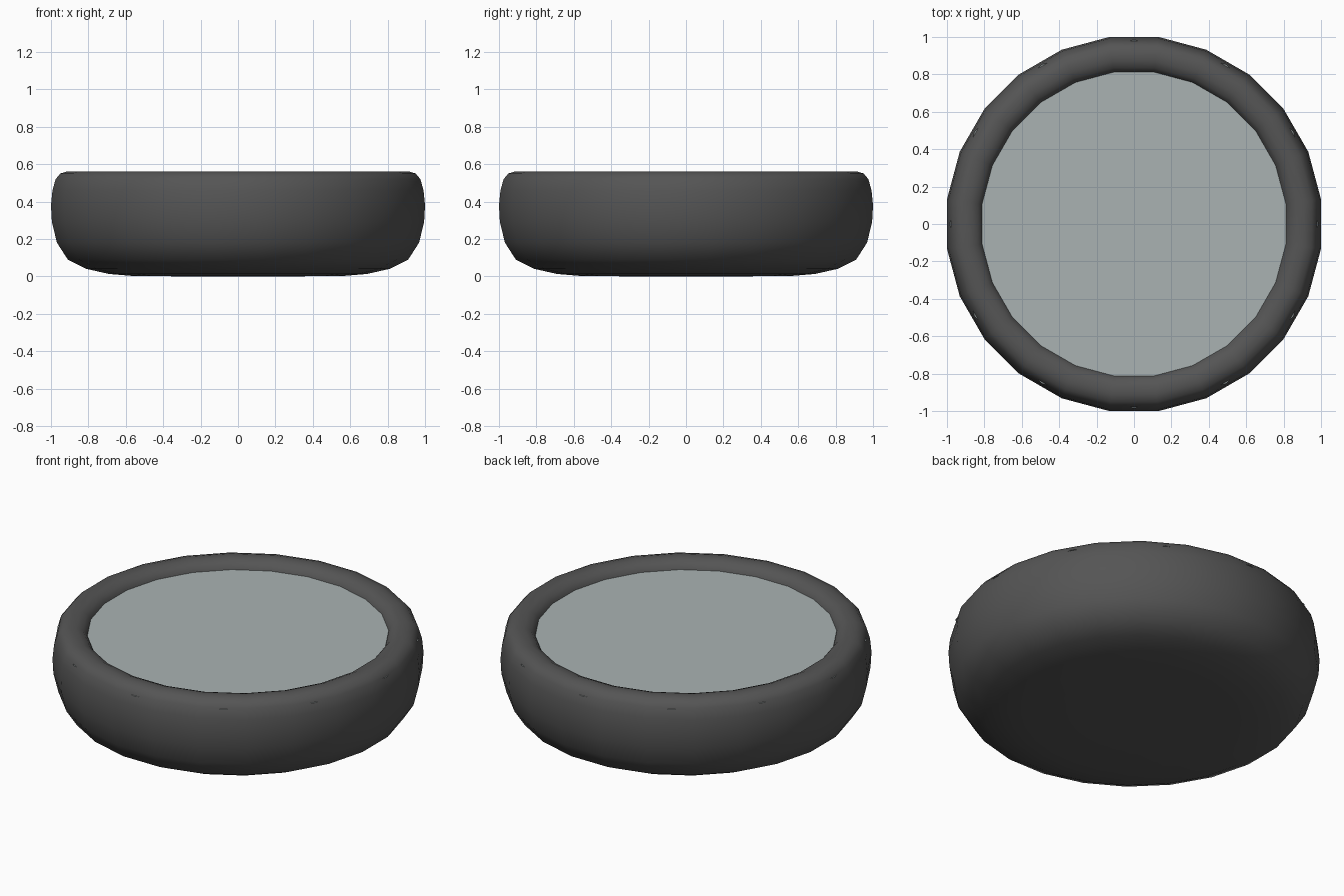
import bpy, bmesh, math

if "Cube" in bpy.data.objects:
    bpy.data.objects.remove(bpy.data.objects["Cube"])

def material(name, c):
    m = bpy.data.materials.new(name)
    m.diffuse_color = (*c, 1)
    m.use_nodes = True
    m.node_tree.nodes["Principled BSDF"].inputs["Base Color"].default_value = m.diffuse_color
    return m

def ring(bm, r, z, n, off=0.0):
    return [bm.verts.new((r * math.cos(2 * math.pi * i / n + off),
                          r * math.sin(2 * math.pi * i / n + off), z)) for i in range(n)]

def finish(bm, name, mat):
    bmesh.ops.recalc_face_normals(bm, faces=bm.faces[:])
    me = bpy.data.meshes.new(name)
    bm.to_mesh(me)
    bm.free()
    ob = bpy.data.objects.new(name, me)
    bpy.context.collection.objects.link(ob)
    me.materials.append(mat)
    return ob

# Rounded bowl: outside profile from the base up, over the rim, down the inside
N = 24
OFF = math.pi / N
K = 1 / math.cos(OFF)
profile = [(0.3, 0), (0.57, 0.003), (0.69, 0.013), (0.81, 0.04), (0.91, 0.09), (0.968, 0.18),
           (0.995, 0.29), (1.0, 0.38), (0.992, 0.46), (0.975, 0.52), (0.95, 0.55), (0.91, 0.562),
           (0.87, 0.56), (0.835, 0.545), (0.815, 0.52), (0.805, 0.49), (0.79, 0.4),
           (0.75, 0.25), (0.65, 0.14), (0.4, 0.09)]
bm = bmesh.new()
rings = [ring(bm, r * K, z, N, OFF) for r, z in profile]
for a, b in zip(rings, rings[1:]):
    for i in range(N):
        j = (i + 1) % N
        bm.faces.new((a[i], a[j], b[j], b[i]))
bm.faces.new(rings[0])
bm.faces.new(rings[-1])
for f in bm.faces:
    f.smooth = True
finish(bm, "bowl", material("dark_grey", (0.09, 0.09, 0.09)))

# Flat surface filling the bowl, its twelve corners just reaching the outer wall
bm = bmesh.new()
bm.faces.new(ring(bm, 0.985, 0.512, 12))
finish(bm, "fill_surface", material("pale_grey_green", (0.4, 0.45, 0.45)))
